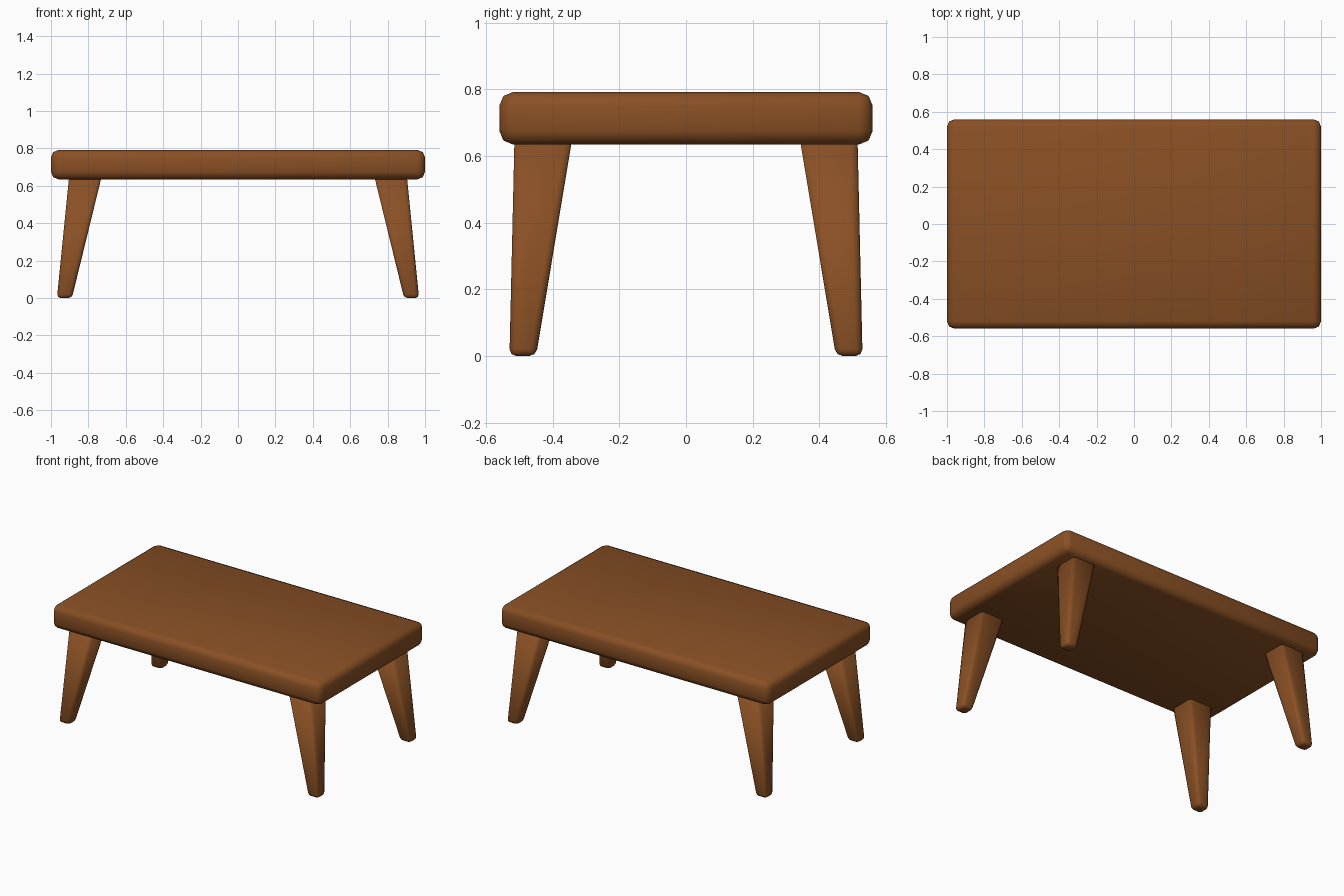
import bpy, bmesh

if "Cube" in bpy.data.objects:
    bpy.data.objects.remove(bpy.data.objects["Cube"])

wood = bpy.data.materials.new("brown_wood")
wood.diffuse_color = (0.25, 0.08, 0.018, 1)
wood.use_nodes = True
wood.node_tree.nodes["Principled BSDF"].inputs["Base Color"].default_value = wood.diffuse_color


def tapered_block(name, bottom, top, bevel, segments, bevel_top=True):
    """Rounded block between two rectangles (x0, x1, y0, y1, z)."""
    bm = bmesh.new()
    rings = []
    for x0, x1, y0, y1, z in (bottom, top):
        rings.append([bm.verts.new((x, y, z)) for x, y in
                      ((x0, y0), (x1, y0), (x1, y1), (x0, y1))])
    low, high = rings
    bm.faces.new(low[::-1])
    bm.faces.new(high)
    for i in range(4):
        j = (i + 1) % 4
        bm.faces.new((low[i], low[j], high[j], high[i]))
    bmesh.ops.recalc_face_normals(bm, faces=bm.faces)
    edges = [e for e in bm.edges
             if bevel_top or not all(v in high for v in e.verts)]
    bmesh.ops.bevel(bm, geom=edges, offset=bevel, segments=segments,
                    profile=0.5, affect='EDGES')
    for f in bm.faces:
        f.smooth = True
    mesh = bpy.data.meshes.new(name)
    bm.to_mesh(mesh)
    bm.free()
    mesh.materials.append(wood)
    obj = bpy.data.objects.new(name, mesh)
    bpy.context.collection.objects.link(obj)
    return obj


# Table top
tapered_block("table_top", (-1, 1, -0.56, 0.56, 0.635),
              (-1, 1, -0.56, 0.56, 0.792), 0.04, 2)

# Four splayed legs, tucked slightly into the top
for sx, side in ((-1, "left"), (1, "right")):
    for sy, end in ((-1, "front"), (1, "back")):
        foot = (sx * 0.888, sx * 0.968, sy * 0.45, sy * 0.53, 0)
        head = (sx * 0.729, sx * 0.903, sy * 0.342, sy * 0.515, 0.65)
        tapered_block(f"{end}_{side}_leg", foot, head, 0.02, 2, False)
